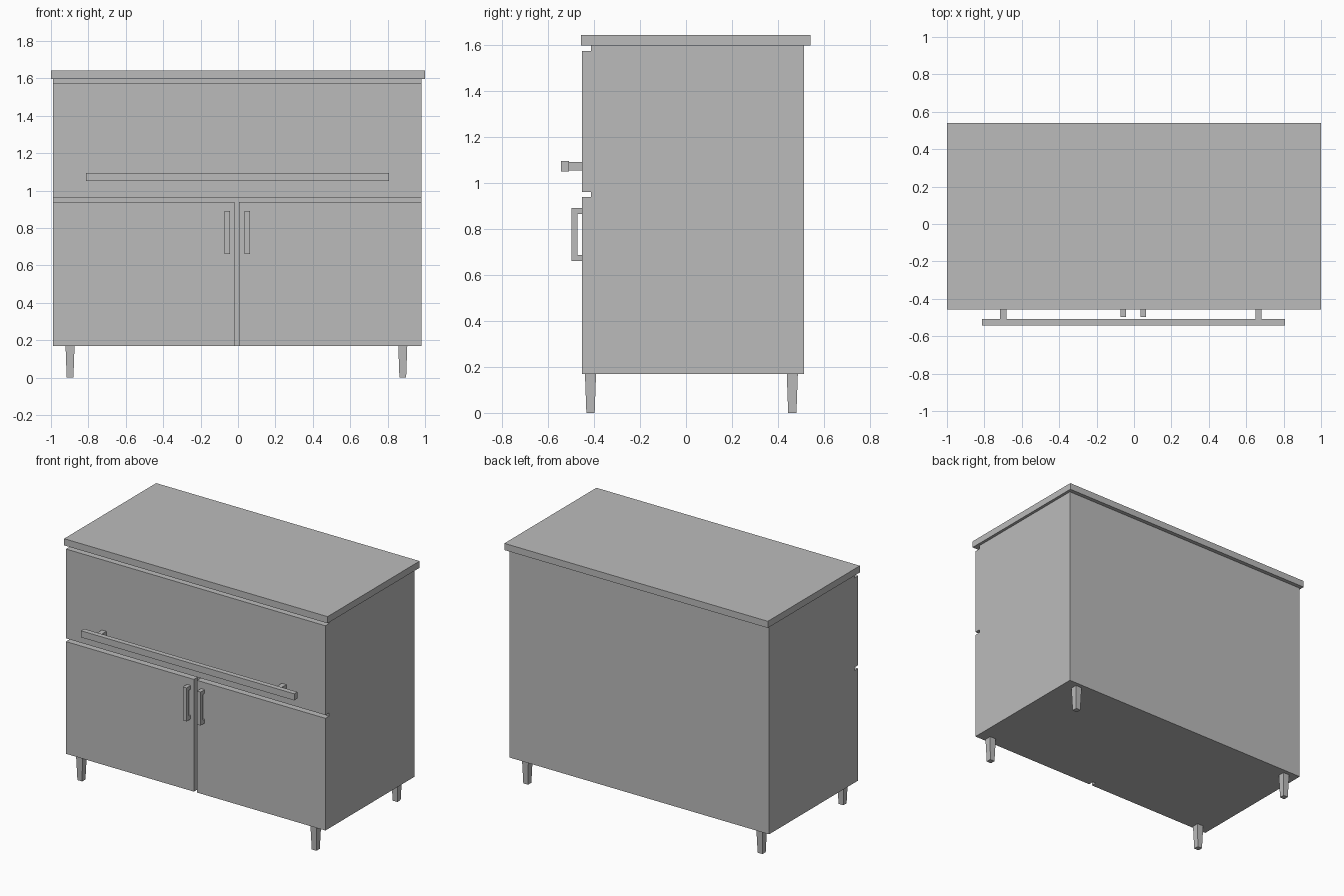
import bpy
import bmesh
from mathutils import Vector

default_cube = bpy.data.objects.get("Cube")
if default_cube:
    bpy.data.objects.remove(default_cube, do_unlink=True)

# Single grey finish
grey = bpy.data.materials.new("plain grey")
grey.use_nodes = True
colour = (0.5, 0.5, 0.5, 1.0)
grey.diffuse_color = colour
grey.node_tree.nodes["Principled BSDF"].inputs["Base Color"].default_value = colour


def add_box(bm, x, y, z, taper=1.0):
    """Box from (min, max) ranges; taper scales its bottom face."""
    centre = Vector((sum(r) / 2 for r in (x, y, z)))
    for v in bmesh.ops.create_cube(bm, size=1)["verts"]:
        scale = taper if v.co.z < 0 else 1.0
        v.co = centre + Vector((v.co.x * (x[1] - x[0]) * scale,
                                v.co.y * (y[1] - y[0]) * scale,
                                v.co.z * (z[1] - z[0])))


def make_part(name, *boxes):
    bm = bmesh.new()
    for box in boxes:
        add_box(bm, *box)
    mesh = bpy.data.meshes.new(name)
    bm.to_mesh(mesh)
    bm.free()
    mesh.materials.append(grey)
    obj = bpy.data.objects.new(name, mesh)
    bpy.context.collection.objects.link(obj)
    return obj


# Main levels of the cabinet
left, right = 0.98, -0.99
front, recess, back = -0.452, -0.413, 0.513
base, top = 0.168, 1.597
panel = (front, recess)

# Carcass and worktop
make_part("carcass", ((right, left), (recess, back), (base, top)))
make_part("worktop", ((-1, 1), (-0.457, 0.541), (top, 1.643)))

# Drawer front and doors, separated by open grooves
make_part("drawer_front", ((right, left), panel, (0.96, 1.573)))
make_part("right_door", ((right, -0.018), panel, (base, 0.938)))
make_part("left_door", ((0.005, left), panel, (base, 0.938)))

# Long drawer bar on two posts
bar_back = -0.509
posts = [((x - 0.017, x + 0.017), (bar_back, front), (1.053, 1.09))
         for x in (-0.7, 0.666)]
make_part("drawer_handle",
          ((-0.812, 0.808), (-0.544, bar_back), (1.05, 1.095)), *posts)

# Bracket-shaped door handles
for side, x in (("right", -0.057), ("left", 0.05)):
    width = (x - 0.014, x + 0.014)
    grip_back = -0.472
    make_part(side + "_door_handle",
              (width, (-0.497, grip_back), (0.66, 0.89)),
              (width, (grip_back, front), (0.66, 0.686)),
              (width, (grip_back, front), (0.864, 0.89)))

# Tapered square legs
half = 0.024
for side, x in (("right", -0.898), ("left", 0.881)):
    for end, y in (("front", -0.415), ("back", 0.462)):
        make_part(f"{end}_{side}_leg",
                  ((x - half, x + half), (y - half, y + half), (0, base), 0.75))
